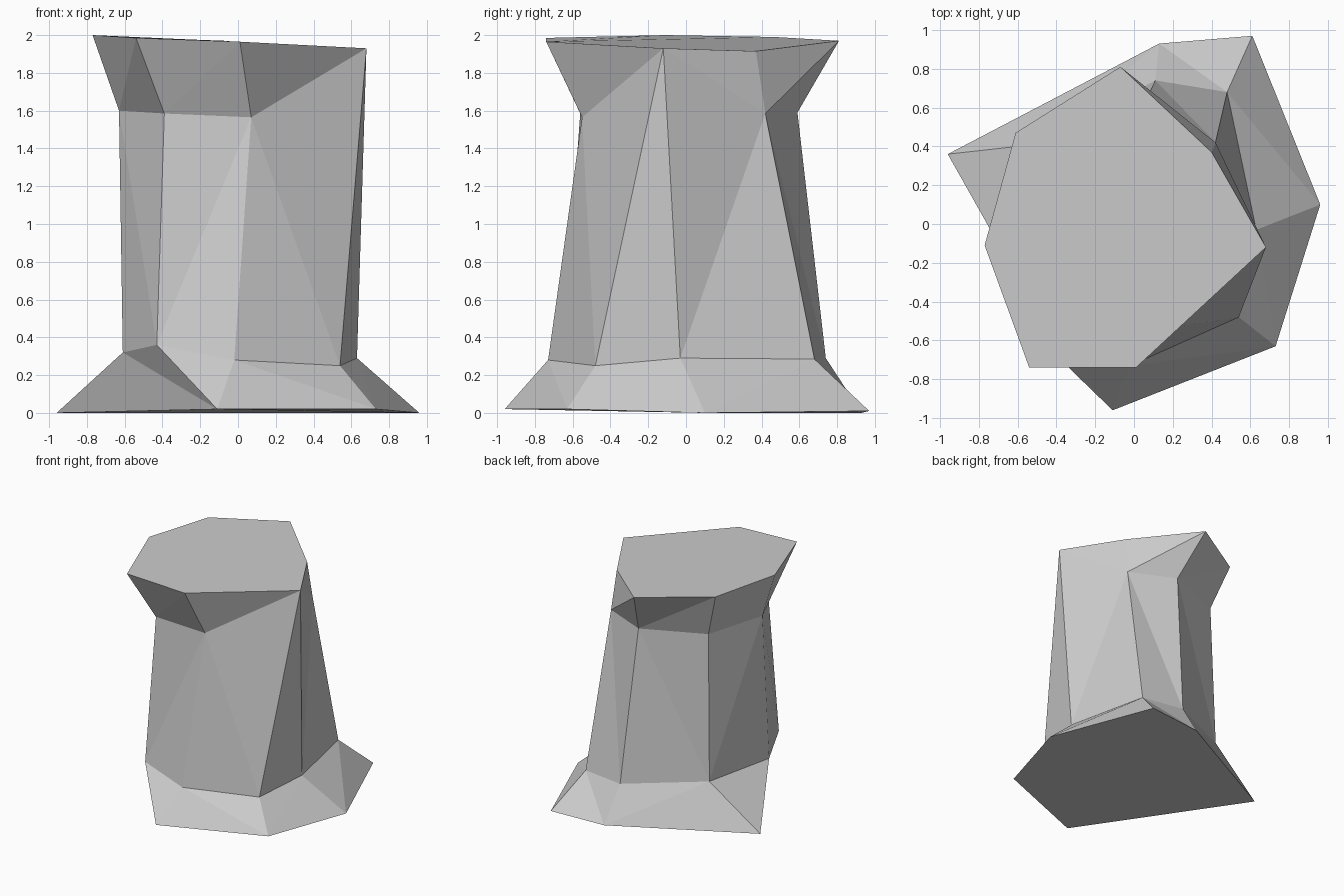
import bpy
import bmesh

# Remove the default cube
cube = bpy.data.objects.get("Cube")
if cube:
    bpy.data.objects.remove(cube, do_unlink=True)

# Plain grey stone
stone = bpy.data.materials.new("grey_stone")
stone.use_nodes = True
grey = (0.6, 0.6, 0.6, 1)
stone.diffuse_color = grey
for node in stone.node_tree.nodes:
    if node.type == 'BSDF_PRINCIPLED':
        node.inputs["Base Color"].default_value = grey
        node.inputs["Roughness"].default_value = 0.9

# Rings of the pillar, each counter-clockwise from the front
foot_points = [(-.11, -.96, .02), (.73, -.63, .02), (.96, .1, 0),
               (.61, .97, .01), (.13, .93, 0), (-.96, .36, 0)]
ankle_points = [(-.43, -.65, .36), (-.02, -.73, .28), (.54, -.48, .25), (.63, -.03, .29),
                (.48, .68, .285), (.11, .74, .29), (-.51, .41, .35), (-.61, -.26, .32)]
neck_points = [(-.39, -.56, 1.585), (.07, -.55, 1.565), (.68, -.12, 1.93), (.42, .42, 1.585),
               (.04, .59, 1.59), (-.48, .38, 1.6), (-.63, -.14, 1.6)]
rim_points = [(-.54, -.74, 1.985), (.01, -.74, 1.965), None, (.4, .37, 1.915),
              (-.07, .81, 1.97), (-.61, .47, 1.99), (-.77, -.11, 2)]

bm = bmesh.new()


def ring(points):
    return [bm.verts.new(p) for p in points]


def stitch(lower, upper, steps):
    """Join two rings with triangles, advancing along the lower (l) or upper (u) ring."""
    i = j = 0
    for step in steps:
        a, b = lower[i % len(lower)], upper[j % len(upper)]
        if step == "l":
            i += 1
            c = lower[i % len(lower)]
        else:
            j += 1
            c = upper[j % len(upper)]
        corners = (a, c, b)
        if len(set(corners)) == len(corners):
            bm.faces.new(corners)


foot = ring(foot_points)
ankle = ring(ankle_points)
neck = ring(neck_points)

# One corner of the rim runs straight down into the shaft, so it is shared
shared = neck[2]
rim = [bm.verts.new(p) if p else shared for p in rim_points]

# Flared foot, shaft and overhanging head
stitch(foot, ankle, "uluululluululu")
stitch(ankle, neck, "ullululluluullu")
stitch(neck, rim, "ul" * len(neck))

# Flat top and underside
bm.faces.new(rim)
bm.faces.new(list(reversed(foot)))
bmesh.ops.recalc_face_normals(bm, faces=bm.faces[:])

mesh = bpy.data.meshes.new("stone_pillar")
bm.to_mesh(mesh)
bm.free()
mesh.materials.append(stone)
pillar = bpy.data.objects.new("stone_pillar", mesh)
bpy.context.collection.objects.link(pillar)
